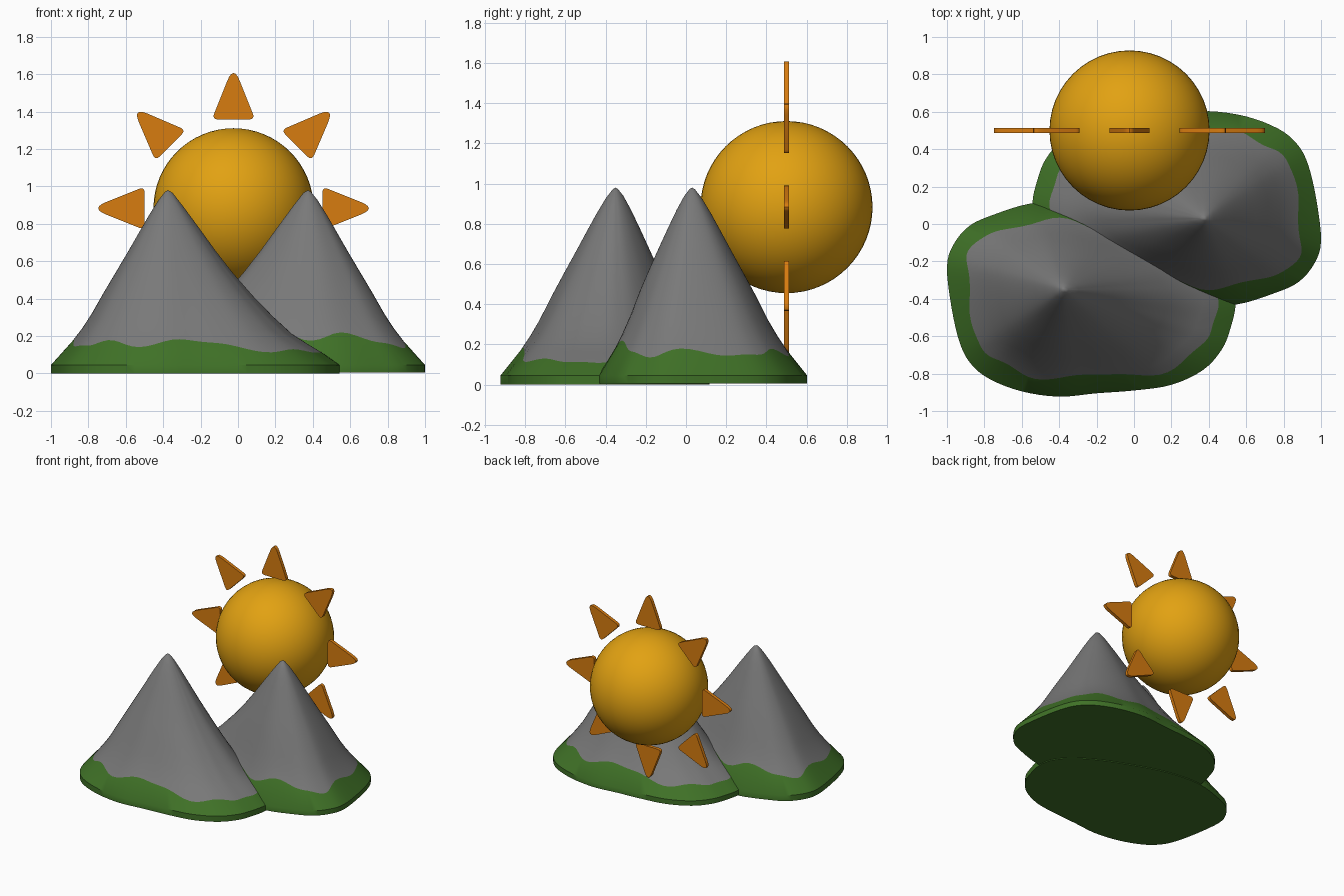
import bpy, bmesh, math
from mathutils import Vector

if "Cube" in bpy.data.objects:
    bpy.data.objects.remove(bpy.data.objects["Cube"])


def material(name, rgb):
    m = bpy.data.materials.new(name)
    m.diffuse_color = (*rgb, 1)
    m.use_nodes = True
    m.node_tree.nodes["Principled BSDF"].inputs["Base Color"].default_value = m.diffuse_color
    return m


GREY = material("rock grey", (0.19, 0.19, 0.19))
GREEN = material("grass green", (0.05, 0.165, 0.02))
YELLOW = material("sun yellow", (0.76, 0.36, 0.006))
ORANGE = material("ray orange", (0.68, 0.20, 0.005))


def finish(bm, name, mats, angle):
    bmesh.ops.recalc_face_normals(bm, faces=bm.faces)
    me = bpy.data.meshes.new(name)
    bm.to_mesh(me)
    bm.free()
    for m in mats:
        me.materials.append(m)
    ob = bpy.data.objects.new(name, me)
    bpy.context.collection.objects.link(ob)
    bpy.ops.object.select_all(action='DESELECT')
    ob.select_set(True)
    bpy.context.view_layer.objects.active = ob
    bpy.ops.object.shade_smooth_by_angle(angle=math.radians(angle))
    return ob


# Mountain foot outline (counter-clockwise) and slope profiles
PEAK = Vector((-0.375, -0.35))
OUTLINE = [(-0.55, 0.11), (-0.75, 0.05), (-0.88, -0.01), (-0.965, -0.11),
           (-1.0, -0.23), (-0.975, -0.45), (-0.93, -0.64), (-0.87, -0.75),
           (-0.77, -0.83), (-0.6, -0.895), (-0.4, -0.923), (-0.2, -0.905),
           (0.0, -0.89), (0.2, -0.86), (0.37, -0.78), (0.47, -0.67),
           (0.515, -0.56), (0.543, -0.43), (0.52, -0.31), (0.42, -0.19),
           (0.24, -0.08), (0.05, 0.0), (-0.15, 0.07), (-0.35, 0.11)]
STEEP = [(0, .98), (.03, .972), (.1, .93), (.2, .84), (.31, .73), (.42, .62),
         (.55, .48), (.68, .32), (.8, .2), (.9, .11), (1, .045)]
GENTLE = [(0, .98), (.03, .965), (.1, .88), (.2, .755), (.31, .615), (.42, .49),
          (.55, .36), (.7, .225), (.8, .165), (.9, .11), (1, .045)]


def lookup(profile, t):
    for (a, za), (b, zb) in zip(profile, profile[1:]):
        if t <= b:
            return za + (zb - za) * (t - a) / (b - a)
    return profile[-1][1]


def smooth_loop(pts, k):
    out, n = [], len(pts)
    for i in range(n):
        a, b, c, d = (Vector(pts[(i + j) % n]) for j in (-1, 0, 1, 2))
        for s in range(k):
            u = s / k
            out.append(0.5 * (2 * b + (c - a) * u + (2 * a - 5 * b + 4 * c - d) * u * u
                              + (3 * b - a - 3 * c + d) * u ** 3))
    return out


def mountain(name, turned, bottom):
    bm = bmesh.new()
    loop = smooth_loop(OUTLINE, 4)
    n = len(loop)
    steps = [.03, .1, .2, .31, .42, .55, .68, .8, .9, 1.0]   # share of the rock slope

    def vert(x, y, z):
        return bm.verts.new((-x, -0.32 - y, z) if turned else (x, y, z))

    rings = []
    for s in steps + ["edge", "foot"]:
        ring = []
        for i, p in enumerate(loop):
            r = (p - PEAK).length
            w = min(max((r - 0.45) / 0.45, 0), 1)
            a = 2 * math.pi * i / n
            wave = 0.012 * math.sin(7 * a) + 0.008 * math.sin(12 * a + 1)
            grass = 1 - (0.10 + wave) / r
            t = s * grass if isinstance(s, float) else 1
            q = PEAK + (p - PEAK) * t
            z = bottom if s == "foot" else lookup(STEEP, t) * (1 - w) + lookup(GENTLE, t) * w
            ring.append(vert(q.x, q.y, z))
        rings.append(ring)
    top = vert(PEAK.x, PEAK.y, 0.98)
    for i in range(n):
        bm.faces.new((top, rings[0][i], rings[0][(i + 1) % n]))
    for k, (r0, r1) in enumerate(zip(rings, rings[1:])):
        for i in range(n):
            j = (i + 1) % n
            f = bm.faces.new((r0[i], r1[i], r1[j], r0[j]))
            f.material_index = 1 if k >= len(steps) - 1 else 0
    bm.faces.new(rings[-1]).material_index = 1
    return finish(bm, name, [GREY, GREEN], 40)


mountain("front_mountain", False, 0.0)
mountain("back_mountain", True, 0.006)     # same shape turned half round

# Sun ball
SUN = Vector((-0.024, 0.5, 0.883))
bm = bmesh.new()
bmesh.ops.create_uvsphere(bm, u_segments=48, v_segments=32, radius=0.428)
bmesh.ops.translate(bm, verts=bm.verts, vec=SUN)
finish(bm, "sun", [YELLOW], 40)


# Sun rays: rounded triangles pointing outwards
def rounded(corners):
    pts = []
    for i, (p, cut) in enumerate(corners):
        p = Vector(p)
        prev = Vector(corners[i - 1][0])
        nxt = Vector(corners[(i + 1) % len(corners)][0])
        a = p + (prev - p).normalized() * cut
        b = p + (nxt - p).normalized() * cut
        for s in range(7):
            u = s / 6
            pts.append(a * (1 - u) ** 2 + p * 2 * u * (1 - u) + b * u * u)
    return pts


RAY = rounded([((-0.116, 0.475), 0.035), ((0.116, 0.475), 0.035), ((0, 0.765), 0.09)])
for k in range(8):
    a = k * math.pi / 4
    bm = bmesh.new()
    vs = [bm.verts.new((SUN.x + p.x * math.cos(a) + p.y * math.sin(a), SUN.y - 0.013,
                        SUN.z - p.x * math.sin(a) + p.y * math.cos(a))) for p in RAY]
    face = bm.faces.new(vs)
    ext = bmesh.ops.extrude_face_region(bm, geom=[face])
    bmesh.ops.translate(bm, vec=(0, 0.026, 0),
                        verts=[g for g in ext["geom"] if isinstance(g, bmesh.types.BMVert)])
    finish(bm, f"sun_ray_{k + 1}", [ORANGE], 30)
